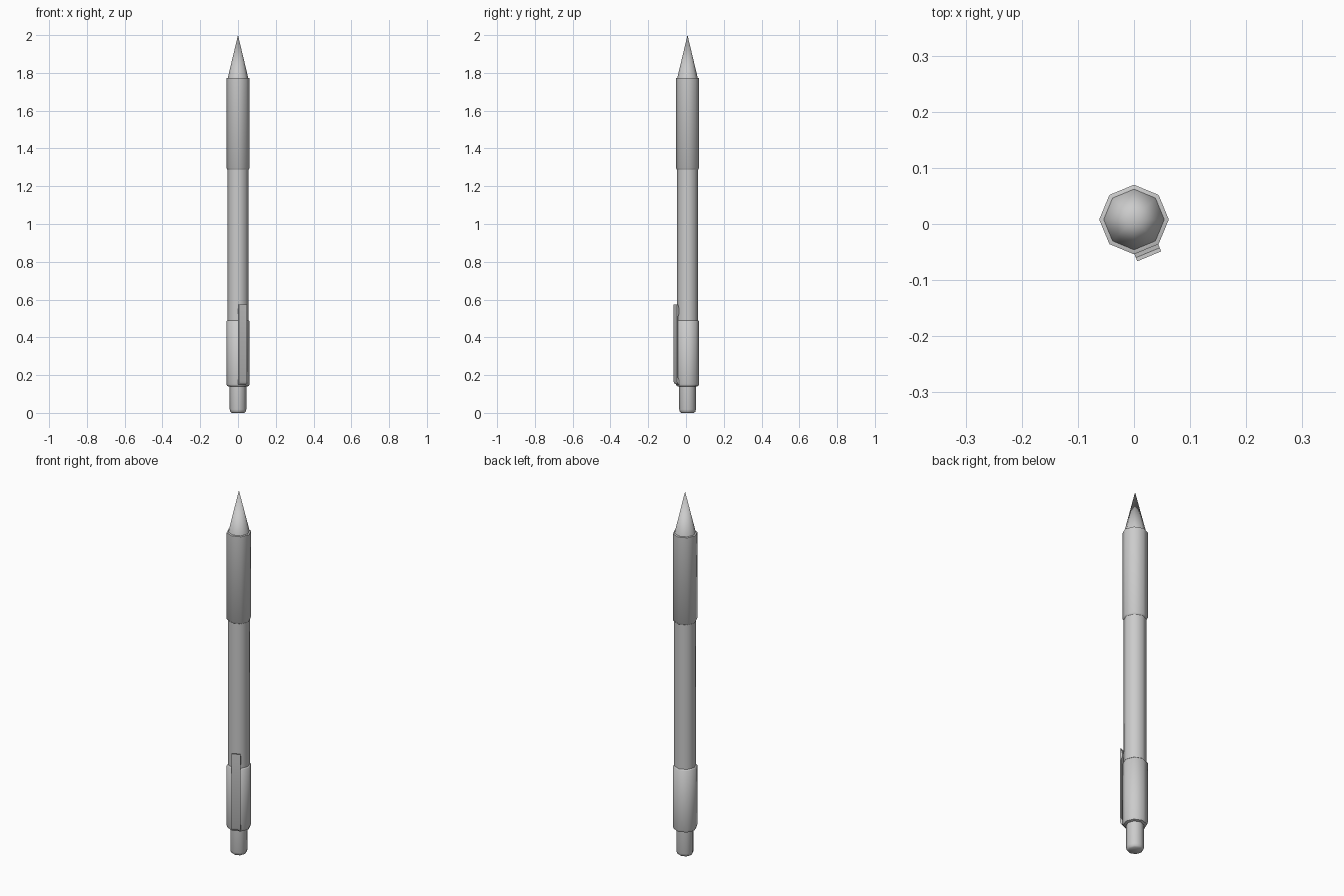
import bpy, bmesh, math
from mathutils import Vector

if "Cube" in bpy.data.objects:
    bpy.data.objects.remove(bpy.data.objects["Cube"])

SIDES = 8
CY = 0.008  # barrel axis sits slightly back because the clip projects forward


def finish(name, bm):
    bmesh.ops.recalc_face_normals(bm, faces=bm.faces)
    mesh = bpy.data.meshes.new(name)
    bm.to_mesh(mesh)
    bm.free()
    obj = bpy.data.objects.new(name, mesh)
    bpy.context.collection.objects.link(obj)
    bpy.ops.object.select_all(action='DESELECT')
    obj.select_set(True)
    bpy.context.view_layer.objects.active = obj
    bpy.ops.object.shade_smooth_by_angle(angle=math.radians(50))
    return obj


def lathe(name, profile):
    """Closed eight-sided solid from (radius, z) pairs, bottom to top."""
    bm = bmesh.new()
    rings = []
    for r, z in profile:
        if r == 0:
            rings.append([bm.verts.new((0, CY, z))] * SIDES)
        else:
            rings.append([bm.verts.new((r * math.cos(i * math.tau / SIDES),
                                        CY + r * math.sin(i * math.tau / SIDES), z))
                          for i in range(SIDES)])
    for a, b in zip(rings, rings[1:]):
        for i in range(SIDES):
            j = (i + 1) % SIDES
            bm.faces.new(list(dict.fromkeys((a[i], a[j], b[j], b[i]))))
    for ring, (r, z) in ((rings[0], profile[0]), (rings[-1], profile[-1])):
        if r > 0:
            bm.faces.new(ring)
    return finish(name, bm)


# Body parts from the push button up to the point
lathe("push_button", [(0.034, 0), (0.041, 0.006), (0.044, 0.018), (0.044, 0.15)])
lathe("rear_collar", [(0.05, 0.14), (0.058, 0.143), (0.062, 0.155),
                      (0.062, 0.484), (0.056, 0.49)])
lathe("barrel", [(0.056, 0.48), (0.056, 1.30)])
lathe("grip", [(0.056, 1.288), (0.062, 1.296), (0.062, 1.772), (0.056, 1.774)])
lathe("tip", [(0.055, 1.77), (0, 2.0)])

# Clip: side profile (distance from axis, z) extruded across one flat of the barrel
clip_profile = [(0.05, 0.15), (0.064, 0.153), (0.071, 0.168), (0.071, 0.575),
                (0.064, 0.575), (0.057, 0.545), (0.057, 0.53), (0.064, 0.51),
                (0.064, 0.19), (0.06, 0.178), (0.05, 0.178)]
angle = math.radians(-67.5)
out = Vector((math.cos(angle), math.sin(angle), 0))
side = Vector((-out.y, out.x, 0))
bm = bmesh.new()
verts = [bm.verts.new(Vector((0, CY, z)) + out * d - side * 0.023) for d, z in clip_profile]
face = bm.faces.new(verts)
ext = bmesh.ops.extrude_face_region(bm, geom=[face])
bmesh.ops.translate(bm, vec=side * 0.046,
                    verts=[v for v in ext["geom"] if isinstance(v, bmesh.types.BMVert)])
finish("clip", bm)
